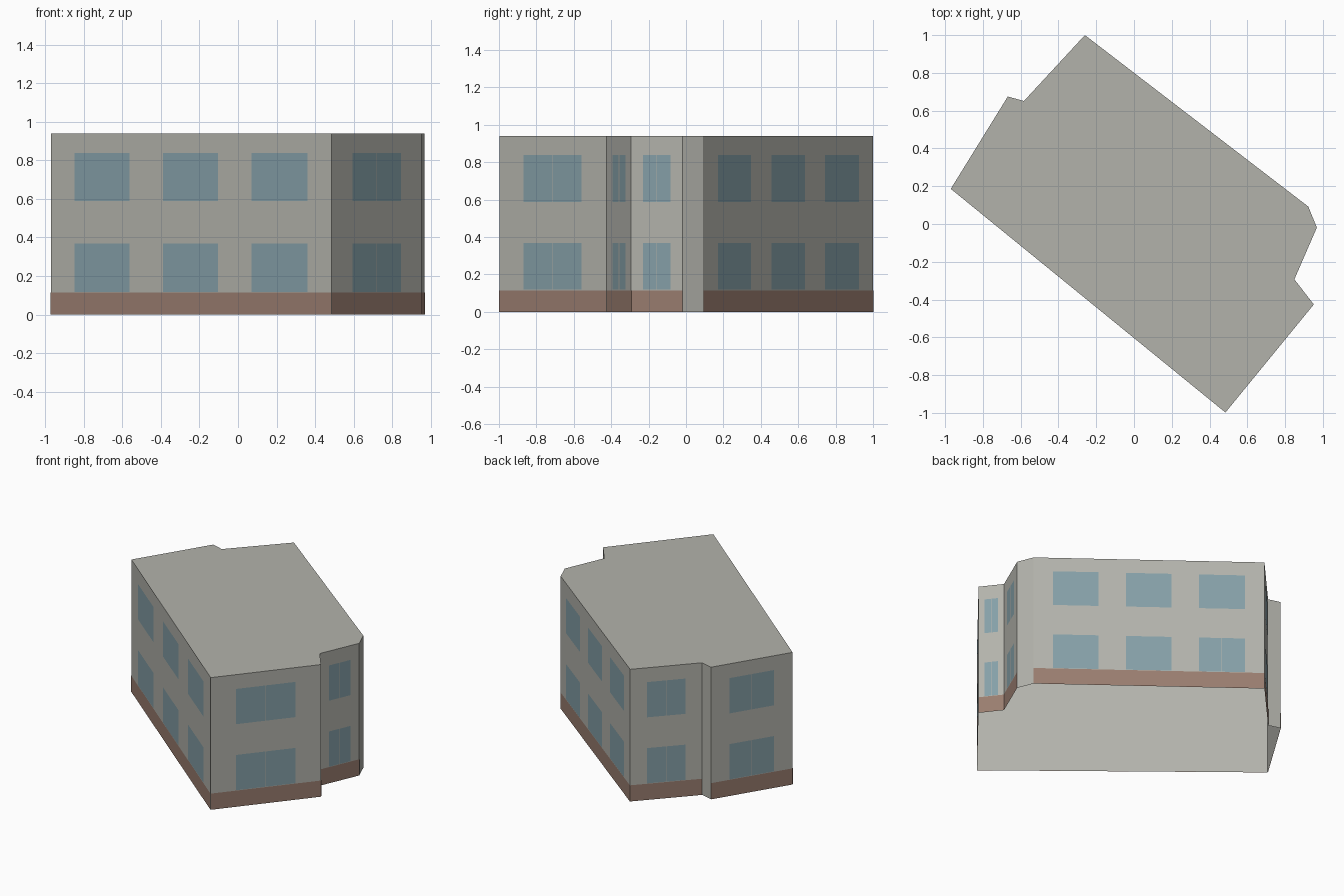
import bpy
import bmesh
from mathutils import Vector

cube = bpy.data.objects.get("Cube")
if cube:
    bpy.data.objects.remove(cube, do_unlink=True)


def make_material(name, rgb):
    mat = bpy.data.materials.new(name)
    mat.use_nodes = True
    mat.diffuse_color = (*rgb, 1)
    mat.node_tree.nodes["Principled BSDF"].inputs["Base Color"].default_value = (*rgb, 1)
    return mat


STONE = make_material("grey_stone", (0.45, 0.45, 0.41))
BRICK = make_material("brown_brick", (0.32, 0.205, 0.16))
GLASS = make_material("blue_glass", (0.235, 0.35, 0.39))

HEIGHT, PLINTH = 0.94, 0.115
FLOORS = [(0.118, 0.369), (0.588, 0.839)]
MULLION = 0.004
OFFSET = 0.002  # how far plates stand off the wall
TRIPLE = [(0.084, 0.281), (0.4, 0.597), (0.716, 0.915)]
SINGLE = [(0.23, 0.77)]

# Footprint corners, counter-clockwise, each with the wall that starts there:
# name, window spans along the wall, (floor, column) pairs that are split in two
ALL_SPLIT = {(0, 0), (1, 0)}
WALLS = [
    ((-0.97, 0.186), "front", TRIPLE, set()),
    ((0.484, -0.998), "left_end", SINGLE, ALL_SPLIT),
    ((0.952, -0.426), "left_return", SINGLE, ALL_SPLIT),
    ((0.849, -0.293), "left_bay", SINGLE, ALL_SPLIT),
    ((0.968, -0.019), "left_corner_pier", [], set()),
    ((0.923, 0.092), "back", TRIPLE, {(0, 2)}),
    ((-0.26, 1.0), "right_end", SINGLE, ALL_SPLIT),
    ((-0.583, 0.651), "right_step_pier", [], set()),
    ((-0.668, 0.675), "right_bay", SINGLE, ALL_SPLIT),
]


def finish(name, bm, mat):
    mesh = bpy.data.meshes.new(name)
    bm.to_mesh(mesh)
    bm.free()
    mesh.materials.append(mat)
    bpy.context.collection.objects.link(bpy.data.objects.new(name, mesh))


def build_plates(name, start, end, rects, mat):
    """Thin plates on a wall; each rect is (t0, t1, z0, z1), t running along it."""
    a, b = Vector((*start, 0)), Vector((*end, 0))
    out = (b - a).cross(Vector((0, 0, 1))).normalized() * OFFSET
    bm = bmesh.new()
    for t0, t1, z0, z1 in rects:
        bm.faces.new([
            bm.verts.new(a.lerp(b, t) + out + Vector((0, 0, z)))
            for t, z in ((t0, z0), (t1, z0), (t1, z1), (t0, z1))
        ])
    finish(name, bm, mat)


def window_panes(length, columns, split):
    half_gap = MULLION / 2 / length
    panes = []
    for floor, (z0, z1) in enumerate(FLOORS):
        for col, (t0, t1) in enumerate(columns):
            if (floor, col) in split:
                mid = (t0 + t1) / 2
                panes += [(t0, mid - half_gap, z0, z1), (mid + half_gap, t1, z0, z1)]
            else:
                panes.append((t0, t1, z0, z1))
    return panes


# Walls and flat roof as one shell, open underneath
corners = [wall[0] for wall in WALLS]
shell = bmesh.new()
low = [shell.verts.new((x, y, 0)) for x, y in corners]
high = [shell.verts.new((x, y, HEIGHT)) for x, y in corners]
shell.faces.new(high)
for i in range(len(corners)):
    j = (i + 1) % len(corners)
    shell.faces.new((low[i], low[j], high[j], high[i]))
finish("building_shell", shell, STONE)

# Brick plinth and window panes on every wall with windows
for i, (start, name, columns, split) in enumerate(WALLS):
    if columns:
        end = corners[(i + 1) % len(corners)]
        length = (Vector(end) - Vector(start)).length
        build_plates(name + "_plinth", start, end, [(0, 1, 0, PLINTH)], BRICK)
        build_plates(name + "_windows", start, end, window_panes(length, columns, split), GLASS)
